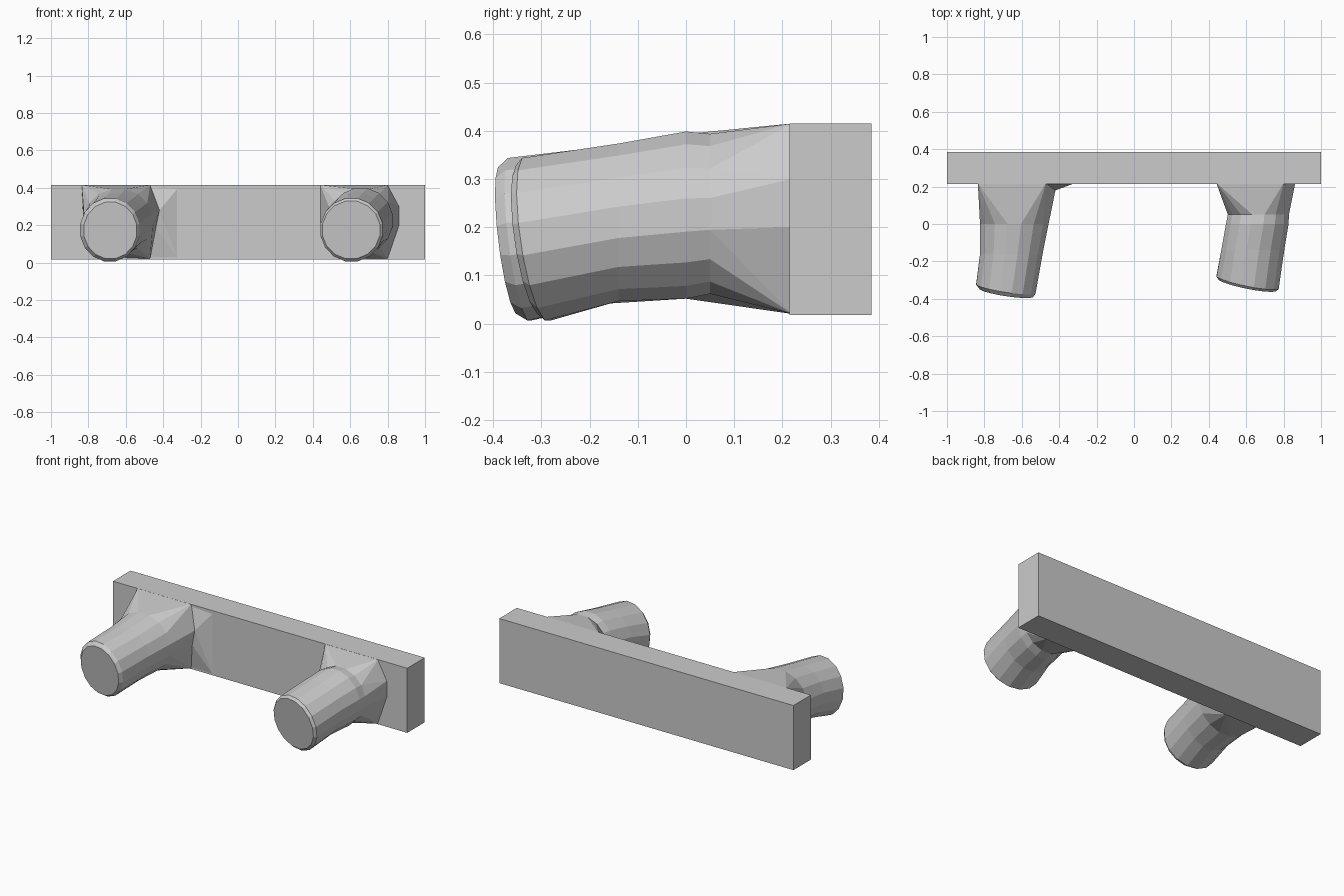
import bpy, bmesh, math

if "Cube" in bpy.data.objects:
    bpy.data.objects.remove(bpy.data.objects["Cube"])

N = 16


def finish(name, bm):
    bmesh.ops.recalc_face_normals(bm, faces=bm.faces)
    mesh = bpy.data.meshes.new(name)
    bm.to_mesh(mesh)
    bm.free()
    obj = bpy.data.objects.new(name, mesh)
    bpy.context.collection.objects.link(obj)


def ring(x0, x1, z0, z1, y, kx=0.0, kz=0.0):
    """Oval section, leaning in y by kx and kz."""
    cx, cz, hx, hz = (x0 + x1) / 2, (z0 + z1) / 2, (x1 - x0) / 2, (z1 - z0) / 2
    pts = []
    for i in range(N):
        a = 2 * math.pi * (i + 0.5) / N
        dx, dz = hx * math.cos(a) * 1.01, hz * math.sin(a) * 1.01
        pts.append((cx + dx, y + kx * dx + kz * dz, cz + dz))
    return pts


def loft(name, rings):
    bm = bmesh.new()
    loops = [[bm.verts.new(p) for p in r] for r in rings]
    for a, b in zip(loops, loops[1:]):
        for i in range(N):
            j = (i + 1) % N
            bm.faces.new((a[i], a[j], b[j], b[i]))
    bm.faces.new(loops[0])
    bm.faces.new(loops[-1][::-1])
    finish(name, bm)


def hull(name, pts):
    bm = bmesh.new()
    for p in pts:
        bm.verts.new(p)
    res = bmesh.ops.convex_hull(bm, input=bm.verts)
    loose = [v for v in bm.verts if not v.link_faces]
    bmesh.ops.delete(bm, geom=loose, context='VERTS')
    bmesh.ops.dissolve_limit(bm, angle_limit=0.02, verts=bm.verts, edges=bm.edges)
    finish(name, bm)


# Back board
hull("back_board", [(x, y, z) for x in (-1, 1) for y in (0.215, 0.385) for z in (0.018, 0.415)])

# Left peg, bevelled tip first
left_root = ring(-0.825, -0.455, 0.05, 0.395, 0.0)
loft("left_peg", [
    ring(-0.825, -0.54, 0.02, 0.325, -0.368, -0.15, -0.12),
    ring(-0.845, -0.525, 0.005, 0.345, -0.345, -0.15, -0.12),
    ring(-0.825, -0.487, 0.04, 0.37, -0.16),
    left_root])
hull("left_peg_base", left_root + [(x, 0.22, z) for x, z in (
    (-0.835, 0.415), (-0.47, 0.415), (-0.47, 0.02), (-0.7, 0.03), (-0.825, 0.15))]
    + [(-0.42, 0.18, 0.28)])

# Thin wedge beside the left peg
hull("left_wedge", [(-0.42, 0.18, 0.28), (-0.45, 0.18, 0.2), (-0.32, 0.217, 0.4),
                    (-0.32, 0.217, 0.018), (-0.47, 0.217, 0.018), (-0.47, 0.217, 0.41)])

# Right peg
right_root = ring(0.5, 0.83, 0.06, 0.395, 0.05)
loft("right_peg", [
    ring(0.45, 0.76, 0.02, 0.33, -0.325, -0.2, -0.14),
    ring(0.44, 0.775, 0.005, 0.345, -0.31, -0.2, -0.14),
    ring(0.465, 0.805, 0.045, 0.375, -0.14),
    ring(0.49, 0.828, 0.05, 0.4, 0.0),
    right_root])
hull("right_peg_base", right_root + [(x, 0.22, z) for x, z in (
    (0.44, 0.415), (0.8, 0.415), (0.862, 0.3), (0.862, 0.2), (0.8, 0.02),
    (0.6, 0.02), (0.44, 0.17))])
